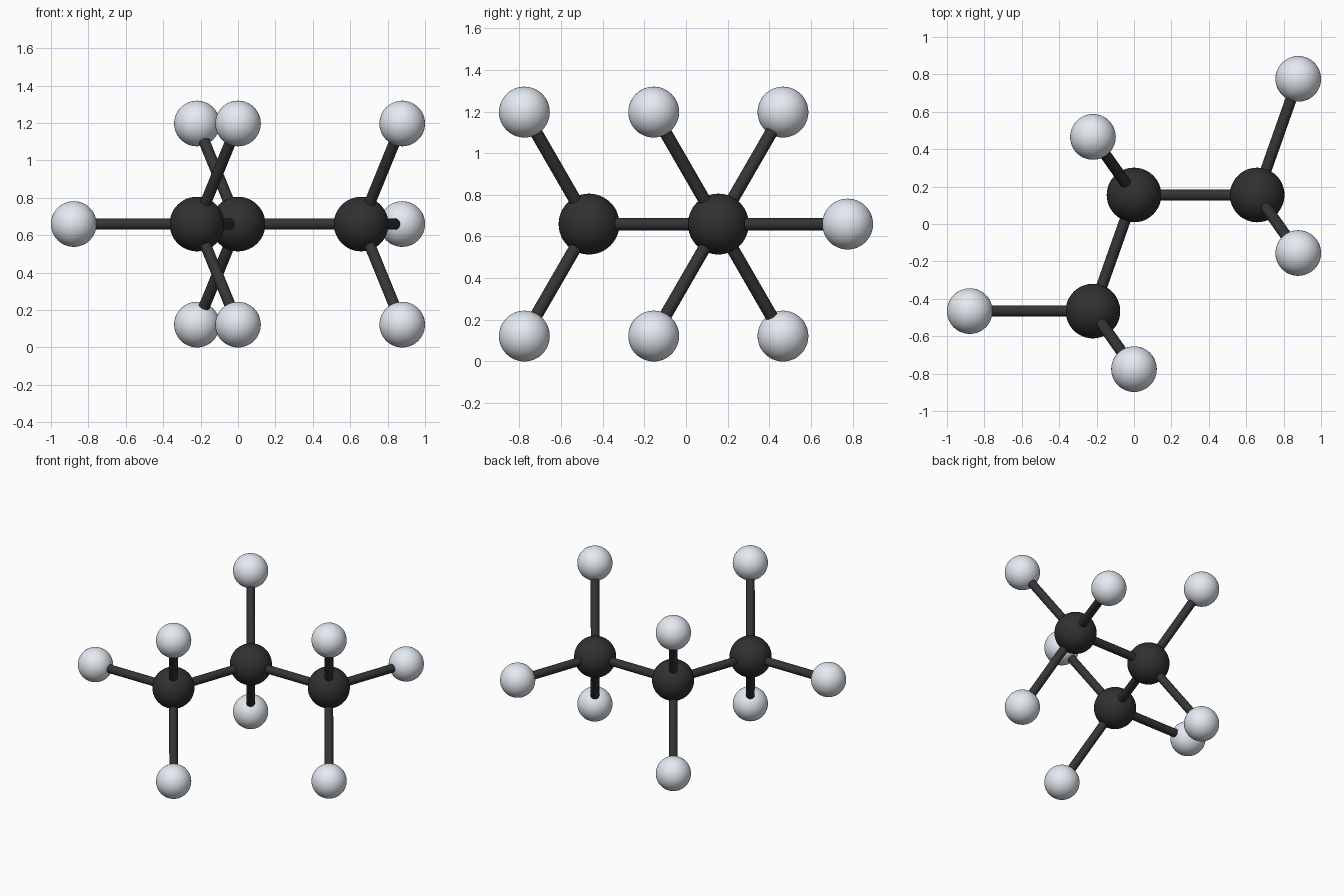
import bpy
from mathutils import Vector

if "Cube" in bpy.data.objects:
    bpy.data.objects.remove(bpy.data.objects["Cube"])

BOND, R_C, R_H, R_BOND = 0.6585, 0.146, 0.122, 0.03
A = BOND / 3                 # tetrahedral offsets from a carbon
B = BOND * 8 ** 0.5 / 3
C, S = B / 2, B * 3 ** 0.5 / 2
MID = S + R_H                # height of the carbon plane


def material(name, color):
    m = bpy.data.materials.new(name)
    m.diffuse_color = (*color, 1)
    m.use_nodes = True
    m.node_tree.nodes["Principled BSDF"].inputs["Base Color"].default_value = m.diffuse_color
    return m


dark = material("dark_grey", (0.03, 0.03, 0.03))
pale = material("pale_grey", (0.78, 0.83, 0.89))
stick = material("bond_grey", (0.035, 0.035, 0.035))


def finish(name, mat):
    ob = bpy.context.object
    ob.name = name
    ob.data.materials.append(mat)
    bpy.ops.object.shade_smooth_by_angle()


def ball(name, pos, radius, mat):
    bpy.ops.mesh.primitive_uv_sphere_add(segments=48, ring_count=24, radius=radius, location=pos)
    finish(name, mat)


def bond(name, p, q):
    d = q - p
    bpy.ops.mesh.primitive_cylinder_add(
        vertices=24, radius=R_BOND, depth=d.length, location=(p + q) / 2,
        rotation=d.to_track_quat('Z', 'Y').to_euler())
    finish(name, stick)


# Carbon chain
middle = Vector((0, B / 4, MID))
right = middle + Vector((BOND, 0, 0))
left = middle + Vector((-A, -B, 0))

for name, pos in (("middle", middle), ("right", right), ("left", left)):
    ball("carbon_" + name, pos, R_C, dark)
bond("chain_bond_right", middle, right)
bond("chain_bond_left", middle, left)

# Hydrogens with their bonds, as offsets from each carbon
hydrogens = [
    ("middle", middle, [(-A, C, S), (-A, C, -S)]),
    ("right", right, [(A, B, 0), (A, -C, S), (A, -C, -S)]),
    ("left", left, [(-BOND, 0, 0), (A, -C, S), (A, -C, -S)]),
]
for name, centre, offsets in hydrogens:
    for i, off in enumerate(offsets, 1):
        tip = centre + Vector(off)
        ball(f"hydrogen_{name}_{i}", tip, R_H, pale)
        bond(f"hydrogen_bond_{name}_{i}", centre, tip)
